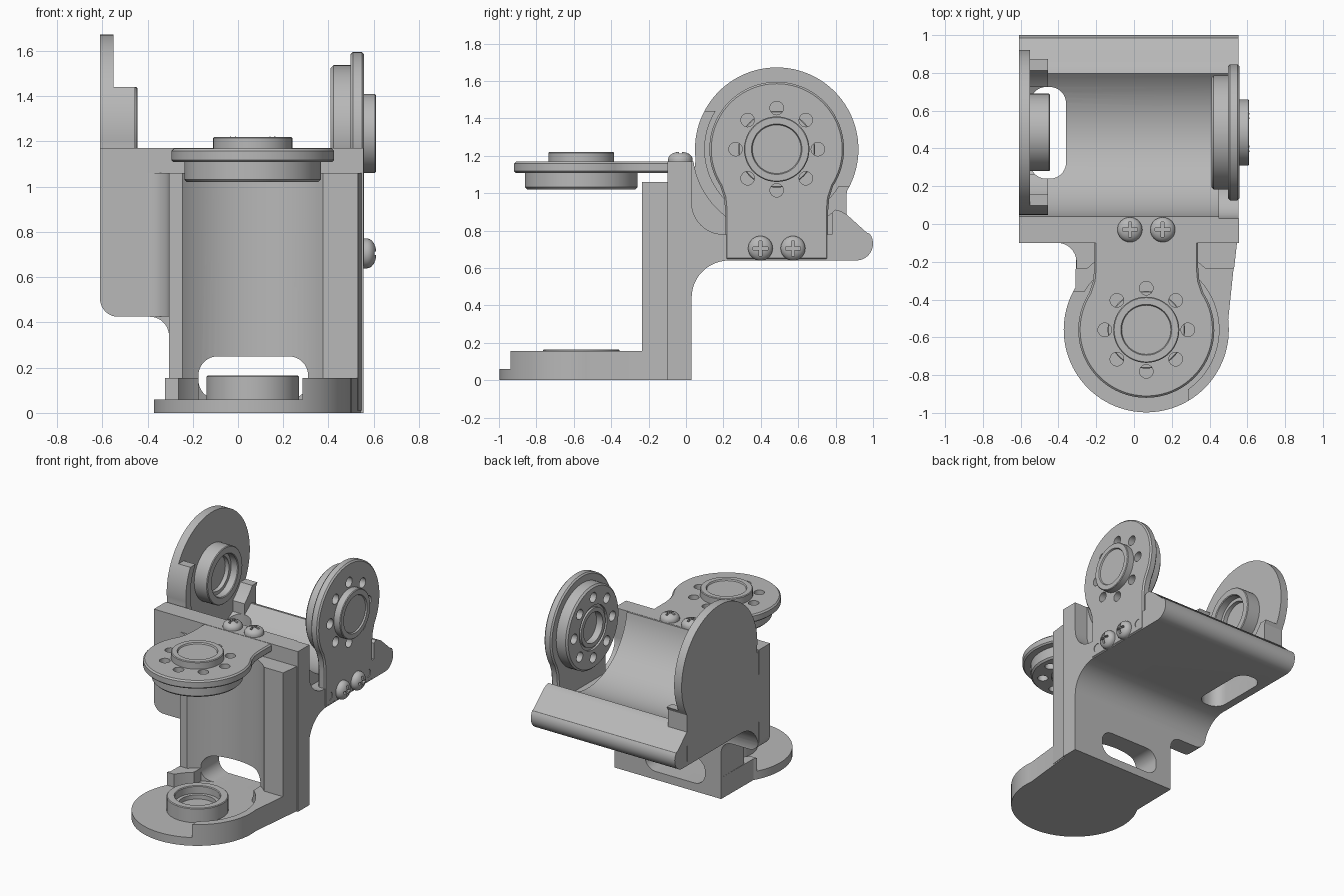
import bpy, bmesh
from math import sin, cos, pi, radians
from mathutils import Vector

if "Cube" in bpy.data.objects:
    bpy.data.objects.remove(bpy.data.objects["Cube"])

grey = bpy.data.materials.new("bracket_grey")
grey.use_nodes = True
grey.diffuse_color = (0.48, 0.48, 0.48, 1)
grey.node_tree.nodes["Principled BSDF"].inputs["Base Color"].default_value = (0.48, 0.48, 0.48, 1)


# Frames: two forks (u across, v toward the opening, w along the axle) and three world planes
def front_fork(u, v, w):
    return Vector((0.065 + u, -0.56 - v, w))


def upper_fork(u, v, w):
    return Vector((w - 0.61, 0.485 - u, 1.235 + v))


def plan(a, b, c):
    return Vector((a, b, c))


def facing(a, b, c):
    return Vector((a, c, b))


def profile(a, b, c):
    return Vector((c, a, b))


def arc(cx, cy, r, start, end, n=10):
    steps = [radians(start + (end - start) * i / n) for i in range(n + 1)]
    return [(cx + r * cos(t), cy + r * sin(t)) for t in steps]


def finish(name, bm, frame):
    for v in bm.verts:
        v.co = frame(*v.co)
    bmesh.ops.recalc_face_normals(bm, faces=bm.faces)
    mesh = bpy.data.meshes.new(name)
    bm.to_mesh(mesh)
    bm.free()
    mesh.materials.append(grey)
    obj = bpy.data.objects.new(name, mesh)
    bpy.context.collection.objects.link(obj)
    return obj


def prism(name, outline, low, high, frame):
    bm = bmesh.new()
    bottom, top = [[bm.verts.new((a, b, w)) for a, b in outline] for w in (low, high)]
    bm.faces.new(bottom)
    bm.faces.new(top)
    for i in range(len(outline)):
        bm.faces.new((bottom[i - 1], bottom[i], top[i], top[i - 1]))
    return finish(name, bm, frame)


def lathe(name, points, frame, u=0, v=0, steps=48):
    # Solid of revolution; the first and last points lie on the axis
    bm = bmesh.new()
    ends = [bm.verts.new((u, v, points[i][1])) for i in (0, -1)]
    rings = [[bm.verts.new((u + r * cos(2 * pi * i / steps), v + r * sin(2 * pi * i / steps), w))
              for i in range(steps)] for r, w in points[1:-1]]
    for i in range(steps):
        for a, b in zip(rings, rings[1:]):
            bm.faces.new((a[i - 1], a[i], b[i], b[i - 1]))
        for end, ring in zip(ends, (rings[0], rings[-1])):
            bm.faces.new((end, ring[i - 1], ring[i]))
    return finish(name, bm, frame)


def rod(r, low, high, frame, u=0, v=0, steps=24):
    return prism("cutter", arc(u, v, r, 0, 360, steps)[:-1], low, high, frame)


def box(u0, u1, v0, v1):
    return [(u0, v0), (u1, v0), (u1, v1), (u0, v1)]


def bake(obj):
    bpy.context.view_layer.update()
    graph = bpy.context.evaluated_depsgraph_get()
    mesh = bpy.data.meshes.new_from_object(obj.evaluated_get(graph))
    obj.modifiers.clear()
    obj.data = mesh


def cut(obj, *cutters):
    for c in cutters:
        c.hide_render = True
        mod = obj.modifiers.new("cut", "BOOLEAN")
        mod.operation, mod.solver, mod.object = "DIFFERENCE", "EXACT", c
        bake(obj)
        bpy.data.objects.remove(c)


def slot(frame):
    # Rounded cable opening through the web of a fork
    r, u0, u1, w0, w1 = 0.085, -0.24, 0.245, 0.06, 0.25
    outline = (arc(u1 - r, w1 - r, r, 0, 90) + arc(u0 + r, w1 - r, r, 90, 180)
               + arc(u0 + r, w0 + r, r, 180, 270) + arc(u1 - r, w0 + r, r, 270, 360))
    return prism("cutter", outline, -0.75, -0.25, lambda a, b, c: frame(a, c, b))


# Upright wall shared by both forks
wall = prism("upright_wall",
             [(-0.305, 0), (0.555, 0), (0.555, 1.17), (-0.61, 1.17)]
             + arc(-0.53, 0.505, 0.08, 180, 270) + arc(-0.39, 0.34, 0.085, 90, 0),
             -0.1, 0.03, facing)
cut(wall, slot(front_fork))

# Side columns around the front motor bay, with a filleted corner
columns = prism("front_columns", [(-0.305, -0.05), (-0.305, -0.235), (0.53, -0.235), (0.551, -0.05)],
                0.01, 1.06, plan)
cut(columns, rod(0.45, 0.06, 2, front_fork, steps=96), slot(front_fork))
prism("column_fillet", [(-0.29, -0.09), (-0.4, -0.09)] + arc(-0.405, -0.2, 0.1, 90, 0) + [(-0.29, -0.2)],
      0.425, 1.06, plan)

# Trough floor of the upper fork, with its rear lip
floor = prism("upper_trough",
              [(0, 1.168)] + arc(0.485, 1.235, 0.45, 188.5, 314, 32)
              + [(0.825, 0.905), (0.86, 0.885), (0.965, 0.79)]
              + arc(0.91, 0.73, 0.09, 35, -90, 12)
              + arc(0.23, 0.44, 0.2, 90, 180, 12) + [(0, 0.44)],
              -0.609, 0.554, profile)
cut(floor, slot(upper_fork),
    prism("cutter", [(0.029, 2)] + arc(0.2, 0.95, 0.17, 180, 270) + [(0.78, 0.78), (0.78, 2)],
          0.45, 0.7, profile),
    prism("cutter", [(-0.7, 0.35), (-0.53, 0.35)] + arc(-0.53, 0.505, 0.08, 270, 180) + [(-0.7, 0.505)],
          -0.2, 0.5, facing))


def fork_plate(name, frame, height):
    # Thin rounded plate, partial raised rim and bearing ring
    outline = arc(0, 0, 0.437, -7, 211, 64) + [(-0.37, -0.59), (0.49, -0.59)]
    prism(name + "_plate", outline, 0, 0.06, frame)
    rim = prism(name + "_rim", outline, 0.05, 0.155, frame)
    clear = [(-1, -0.2), (-0.24, -0.2), (-0.24, -0.45), (0.22, -0.45),
             (0.22, height), (1, height), (1, 1), (-1, 1)]
    cut(rim, prism("cutter", clear, 0.04, 0.3, frame), rod(0.385, 0.04, 0.3, frame, steps=96),
        slot(frame))
    lathe(name + "_bearing_ring",
          [(0, 0.05), (0.205, 0.05), (0.205, 0.16), (0.2, 0.165), (0.155, 0.165), (0.15, 0.16),
           (0.15, 0.11), (0.125, 0.11), (0.125, 0.08), (0, 0.08)], frame)


def horn(name, frame):
    # Keyhole-shaped plate with chamfered rims
    plate = prism(name + "_horn_plate",
                  [(0.275, -0.593), (0.275, -0.33), (0.281, -0.26)] + arc(0, 0, 0.36, -33, 213, 72)
                  + [(-0.281, -0.26), (-0.275, -0.33), (-0.275, -0.593)], 1.108, 1.168, frame)
    mod = plate.modifiers.new("chamfer", "BEVEL")
    mod.width, mod.segments, mod.limit_method = 0.01, 1, "ANGLE"
    mod.angle_limit = radians(60)
    bake(plate)
    disc = lathe(name + "_horn_disc",
                 [(0, 1.07), (0.11, 1.07), (0.11, 1.02), (0.14, 1.02), (0.14, 1.035), (0.16, 1.035),
                  (0.16, 1.02), (0.29, 1.02), (0.302, 1.032), (0.302, 1.112), (0, 1.112)], frame, steps=64)
    for i in range(8):
        u, v = 0.22 * cos(i * pi / 4), 0.22 * sin(i * pi / 4)
        for part in (disc, plate):
            cut(part, rod(0.036, 1, 1.3, frame, u, v))
    lathe(name + "_horn_cap",
          [(0, 1.15), (0.175, 1.15), (0.175, 1.215), (0.17, 1.22), (0.135, 1.22),
           (0.13, 1.21), (0, 1.21)], frame)
    # Locating holes and domed cross-head screws
    for s in (-1, 1):
        cut(plate, rod(0.029, 1.14, 1.3, frame, s * 0.22, -0.53))
        u, v = s * 0.087, -0.53
        dome = [(0, 1.15), (0.066, 1.15), (0.066, 1.18)]
        dome += [(0.066 * cos(radians(a)), 1.18 + 0.042 * sin(radians(a))) for a in range(15, 90, 15)]
        screw = lathe(name + "_screw", dome + [(0, 1.222)], frame, u, v, 32)
        cut(screw, prism("cutter", box(u - 0.04, u + 0.04, v - 0.008, v + 0.008), 1.197, 1.3, frame),
            prism("cutter", box(u - 0.008, u + 0.008, v - 0.04, v + 0.04), 1.197, 1.3, frame))


fork_plate("front", front_fork, 0.385)
fork_plate("upper", upper_fork, 0.205)
horn("front", front_fork)
horn("upper", upper_fork)

# Smooth the round surfaces, keep crisp edges
bpy.ops.object.select_all(action="DESELECT")
for obj in bpy.context.collection.objects:
    if obj.type == "MESH" and grey.name in obj.data.materials:
        obj.select_set(True)
        bpy.context.view_layer.objects.active = obj
bpy.ops.object.shade_smooth_by_angle(angle=radians(25))
